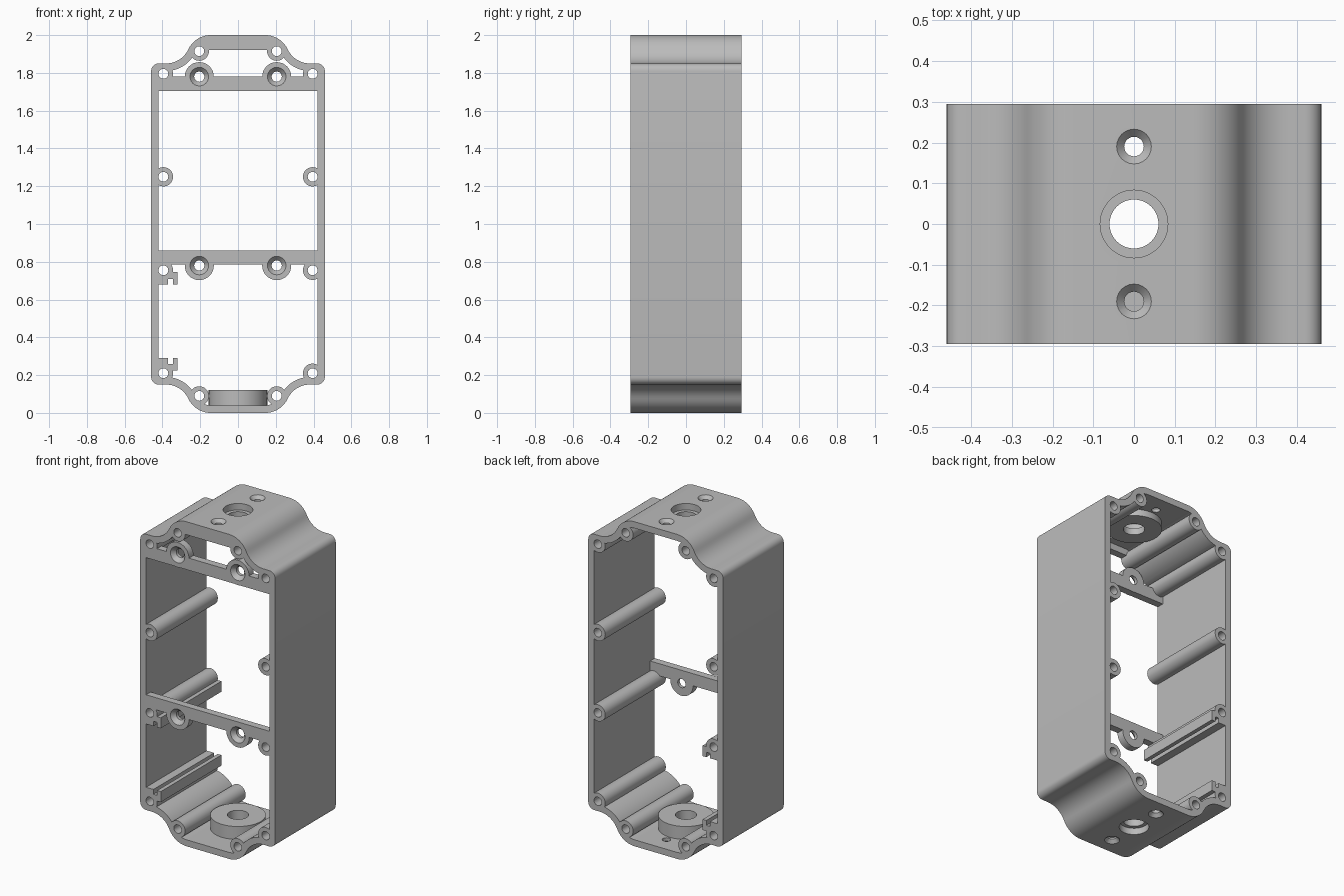
import bpy
import bmesh
from math import sin, cos, pi, asin, radians
from mathutils import Matrix

if "Cube" in bpy.data.objects:
    bpy.data.objects.remove(bpy.data.objects["Cube"])

D = 0.295  # half depth
grey = bpy.data.materials.new("plain grey")
grey.use_nodes = True
grey.diffuse_color = (0.5, 0.5, 0.5, 1)
grey.node_tree.nodes["Principled BSDF"].inputs["Base Color"].default_value = (0.5, 0.5, 0.5, 1)


def finish(name, bm):
    bmesh.ops.recalc_face_normals(bm, faces=bm.faces[:])
    mesh = bpy.data.meshes.new(name)
    bm.to_mesh(mesh)
    bm.free()
    mesh.materials.append(grey)
    ob = bpy.data.objects.new(name, mesh)
    bpy.context.collection.objects.link(ob)
    return ob


def prism(name, points, y0, y1):
    """Extrude an x-z outline along y."""
    bm = bmesh.new()
    face = bm.faces.new([bm.verts.new((x, y0, z)) for x, z in points])
    out = bmesh.ops.extrude_face_region(bm, geom=[face])
    verts = [g for g in out["geom"] if isinstance(g, bmesh.types.BMVert)]
    bmesh.ops.translate(bm, verts=verts, vec=(0, y1 - y0, 0))
    return finish(name, bm)


def box(name, x0, x1, z0, z1, y0, y1):
    return prism(name, [(x0, z0), (x1, z0), (x1, z1), (x0, z1)], y0, y1)


def cone(name, start, axis, length, r0, r1, sides=32):
    """Cylinder or cone from start along axis 'Y' or 'Z'."""
    bm = bmesh.new()
    bmesh.ops.create_cone(bm, cap_ends=True, segments=sides, radius1=r0, radius2=r1, depth=length)
    bmesh.ops.translate(bm, verts=bm.verts[:], vec=(0, 0, length / 2))
    if axis == "Y":
        bm.transform(Matrix.Rotation(-pi / 2, 4, "X"))
    bm.transform(Matrix.Translation(start))
    return finish(name, bm)


def combine(target, tool, operation):
    mod = target.modifiers.new("join", "BOOLEAN")
    mod.operation, mod.solver, mod.object = operation, "EXACT", tool
    bpy.context.view_layer.objects.active = target
    bpy.ops.object.modifier_apply(modifier=mod.name)
    bpy.data.objects.remove(tool)


def arc(cx, cz, r, a0, a1, n=10):
    return [(cx + r * cos(a0 + (a1 - a0) * i / n), cz + r * sin(a0 + (a1 - a0) * i / n))
            for i in range(n + 1)]


def outline(inset):
    """Shouldered outline, mirrored from one quarter."""
    r, cx = 0.13, 0.145
    t = asin((2 * r - 0.15) / (2 * r))
    quarter = arc(cx, 0.87, r - inset, pi / 2, t)
    quarter += arc(cx + 2 * r * cos(t), 0.98, r + inset, pi + t, 1.5 * pi)[1:]
    if inset:
        quarter.append((0.46 - inset, 0.85 - inset))
    else:
        quarter += arc(0.42, 0.81, 0.04, pi / 2, 0, 6)
    half = quarter + [(x, -z) for x, z in reversed(quarter)]
    return [(x, z + 1) for x, z in half + [(-x, z) for x, z in reversed(half)]]


# Shell
frame = prism("enclosure_frame", outline(0), -D, D)
combine(frame, prism("cavity", outline(0.04), -D - 0.1, D + 0.1), "DIFFERENCE")

# Full-depth screw posts
posts = [(s * x, z) for s in (-1, 1) for x, z in
         ((0.205, 1.915), (0.395, 1.795), (0.395, 1.25), (0.395, 0.755), (0.395, 0.21), (0.205, 0.09))]
for x, z in posts:
    combine(frame, cone("post", (x, -D, z), "Y", 2 * D, 0.051, 0.051), "UNION")

# Front crossbars and top lip
for x, z0, z1 in ((0.44, 1.705, 1.78), (0.44, 0.785, 0.86), (0.2, 1.92, 1.98)):
    combine(frame, box("crossbar", -x, x, z0, z1, -D, -D + 0.045), "UNION")
ears = [(s * 0.205, z) for s in (-1, 1) for z in (1.78, 0.78)]
for x, z in ears:
    combine(frame, cone("ear", (x, -D, z), "Y", 0.045, 0.077, 0.077), "UNION")

# Slotted card rails on one side wall
rail = [(-0.44, 0), (-0.32, 0), (-0.32, 0.065), (-0.345, 0.065),
        (-0.345, 0.035), (-0.37, 0.035), (-0.37, 0.065), (-0.44, 0.065)]
for base, sign in ((0.225, 1), (0.745, -1)):
    combine(frame, prism("rail", [(x, base + sign * z) for x, z in rail], -D, D), "UNION")

# Cable entry collars
combine(frame, cone("bottom_collar", (0, 0, 0.02), "Z", 0.1, 0.155, 0.155, 48), "UNION")
combine(frame, cone("top_collar", (0, 0, 1.92), "Z", 0.06, 0.155, 0.155, 48), "UNION")

# Screw holes through posts, countersunk holes through ears
for x, z in posts:
    combine(frame, cone("hole", (x, -D - 0.1, z), "Y", 2 * D + 0.2, 0.026, 0.026, 24), "DIFFERENCE")
for x, z in ears:
    combine(frame, cone("hole", (x, -D - 0.1, z), "Y", 0.2, 0.027, 0.027, 24), "DIFFERENCE")
    combine(frame, cone("sink", (x, -D - 0.01, z), "Y", 0.035, 0.058, 0.027, 24), "DIFFERENCE")

# Cable entries with counterbores
combine(frame, cone("entry", (0, 0, -0.1), "Z", 2.2, 0.06, 0.06, 48), "DIFFERENCE")
for z in (-0.05, 1.96):
    combine(frame, cone("counterbore", (0, 0, z), "Z", 0.09, 0.083, 0.083, 48), "DIFFERENCE")

# Countersunk mounting holes in the end walls
for y in (-0.19, 0.19):
    combine(frame, cone("hole", (0, y, 1.8), "Z", 0.3, 0.024, 0.024, 24), "DIFFERENCE")
    combine(frame, cone("sink", (0, y, 1.98), "Z", 0.03, 0.024, 0.052, 24), "DIFFERENCE")
    depth = 0.2 if y > 0 else 0.13
    combine(frame, cone("hole", (0, y, -0.1), "Z", depth, 0.024, 0.024, 24), "DIFFERENCE")
    combine(frame, cone("sink", (0, y, -0.01), "Z", 0.03, 0.052, 0.024, 24), "DIFFERENCE")

bpy.ops.object.select_all(action="DESELECT")
frame.select_set(True)
bpy.context.view_layer.objects.active = frame
bpy.ops.object.shade_smooth_by_angle(angle=radians(30))
